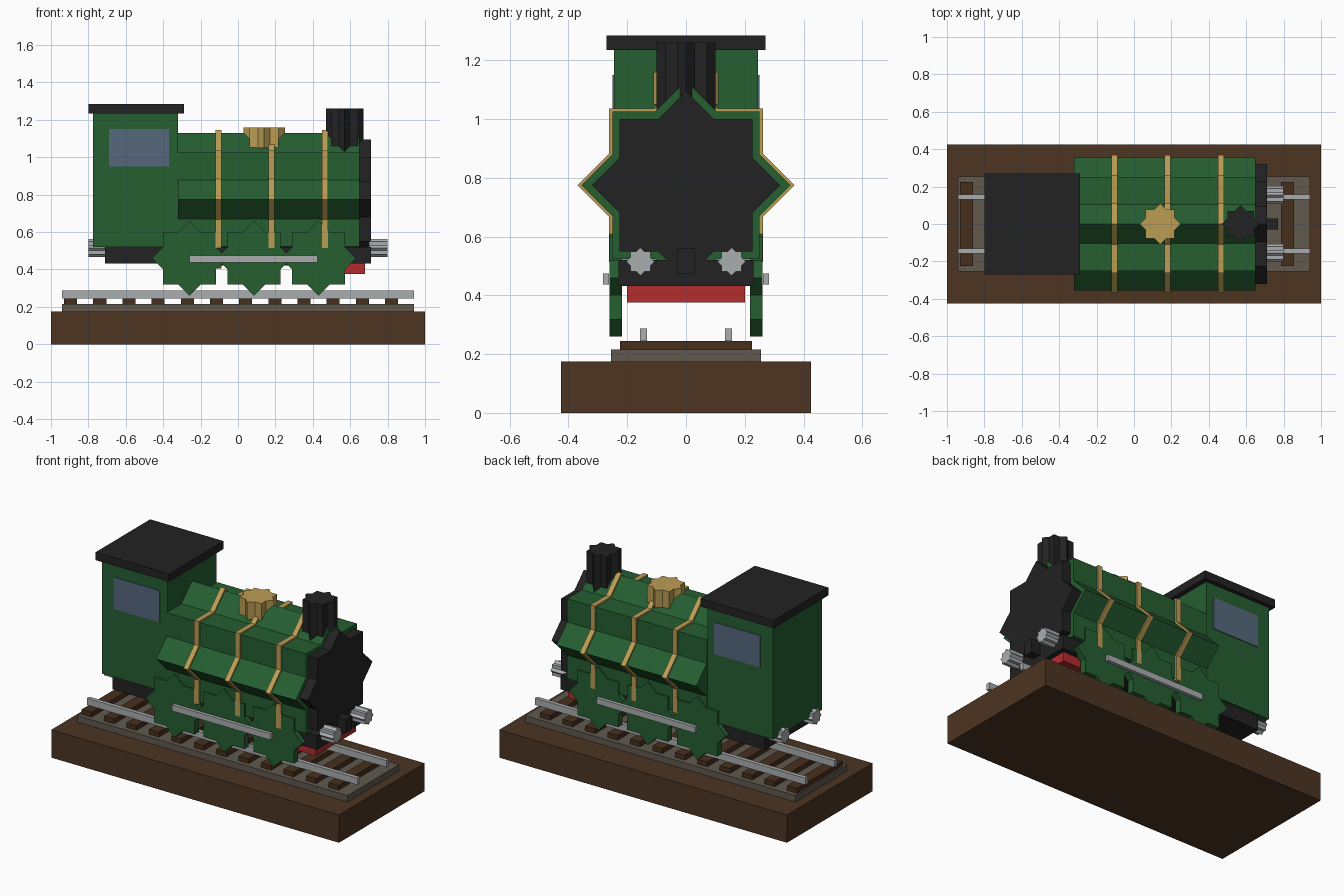
import bpy, bmesh, math
from mathutils import Matrix, Vector

if "Cube" in bpy.data.objects:
    bpy.data.objects.remove(bpy.data.objects["Cube"])


def material(name, rgb):
    m = bpy.data.materials.new(name)
    m.use_nodes = True
    m.diffuse_color = (*rgb, 1)
    m.node_tree.nodes["Principled BSDF"].inputs["Base Color"].default_value = (*rgb, 1)
    return m


GREEN = material("engine green", (0.018, 0.112, 0.03))
BLACK = material("soot black", (0.016, 0.016, 0.017))
BRASS = material("brass", (0.5, 0.34, 0.09))
STEEL = material("steel", (0.4, 0.42, 0.43))
GRAVEL = material("gravel", (0.115, 0.098, 0.076))
EARTH = material("earth brown", (0.072, 0.035, 0.016))
WOOD = material("sleeper brown", (0.062, 0.028, 0.012))
RED = material("beam red", (0.45, 0.025, 0.027))
GLASS = material("window blue grey", (0.09, 0.14, 0.2))


def finish(name, bm, mat):
    bmesh.ops.recalc_face_normals(bm, faces=bm.faces)
    mesh = bpy.data.meshes.new(name)
    bm.to_mesh(mesh)
    bm.free()
    mesh.materials.append(mat)
    obj = bpy.data.objects.new(name, mesh)
    bpy.context.collection.objects.link(obj)


def box(name, mat, xs, ys, zs):
    """Box spanning the given (low, high) ranges."""
    bm = bmesh.new()
    bmesh.ops.create_cube(bm, size=1)
    for v in bm.verts:
        v.co = [lo + (c + 0.5) * (hi - lo) for c, (lo, hi) in zip(v.co, (xs, ys, zs))]
    finish(name, bm, mat)


def star(name, mat, radius, start, axis, depth):
    """Eight-pointed star prism running from start along axis."""
    bm = bmesh.new()
    notch = radius * math.cos(math.pi / 4) / math.cos(math.pi / 8)
    ring = []
    for i in range(16):
        r, a = (notch if i % 2 else radius), i * math.pi / 8
        ring.append(bm.verts.new((r * math.cos(a), r * math.sin(a), 0)))
    face = bm.faces.new(ring)
    ext = bmesh.ops.extrude_face_region(bm, geom=[face])["geom"]
    bmesh.ops.translate(bm, vec=(0, 0, depth),
                        verts=[g for g in ext if isinstance(g, bmesh.types.BMVert)])
    turn = {"x": Matrix.Rotation(math.pi / 2, 4, "Y"),
            "y": Matrix.Rotation(-math.pi / 2, 4, "X"),
            "z": Matrix.Identity(4)}[axis]
    bmesh.ops.transform(bm, matrix=Matrix.Translation(Vector(start)) @ turn, verts=bm.verts)
    finish(name, bm, mat)


# Display base and track
box("base", EARTH, (-1, 1), (-0.425, 0.425), (0, 0.175))
box("ballast", GRAVEL, (-0.94, 0.94), (-0.255, 0.255), (0.175, 0.215))
for i in range(12):
    x = -0.895 + 0.156 * i
    box(f"sleeper_{i + 1}", WOOD, (x - 0.035, x + 0.035), (-0.225, 0.225), (0.215, 0.245))

# Chassis and front beam
box("chassis", BLACK, (-0.71, 0.71), (-0.23, 0.23), (0.432, 0.52))
box("front_beam", RED, (0.52, 0.68), (-0.2, 0.2), (0.375, 0.432))
box("front_coupling", BLACK, (0.7, 0.77), (-0.03, 0.03), (0.475, 0.56))

# Boiler with bands, smokebox, dome and chimney
star("boiler", GREEN, 0.355, (-0.32, 0, 0.775), "x", 0.97)
for i, x in enumerate((-0.105, 0.18, 0.465)):
    star(f"boiler_band_{i + 1}", BRASS, 0.37, (x - 0.016, 0, 0.775), "x", 0.032)
star("smokebox", BLACK, 0.32, (0.65, 0, 0.775), "x", 0.06)
star("steam_dome", BRASS, 0.11, (0.14, 0, 1.05), "z", 0.11)
star("chimney", BLACK, 0.1, (0.57, 0, 1.02), "z", 0.24)

# Cab
box("cab", GREEN, (-0.775, -0.32), (-0.245, 0.245), (0.52, 1.235))
box("cab_roof", BLACK, (-0.8, -0.29), (-0.27, 0.27), (1.235, 1.285))

# Parts repeated on both sides
for side, s in (("left", 1), ("right", -1)):
    def span(near, far):
        return sorted((s * near, s * far))

    box(f"{side}_rail", STEEL, (-0.94, 0.94), span(0.132, 0.157), (0.245, 0.287))
    box(f"{side}_window", GLASS, (-0.69, -0.37), span(0.242, 0.25), (0.95, 1.15))
    box(f"{side}_coupling_rod", STEEL, (-0.26, 0.425), span(0.262, 0.283), (0.437, 0.475))
    for i, x in enumerate((-0.26, 0.085, 0.43)):
        star(f"{side}_wheel_{i + 1}", GREEN, 0.2, (x, span(0.218, 0.26)[0], 0.46), "y", 0.042)
    for end, x in (("front", 0.7), ("rear", -0.8)):
        star(f"{side}_{end}_buffer", STEEL, 0.048, (x, s * 0.155, 0.515), "x", 0.1)
